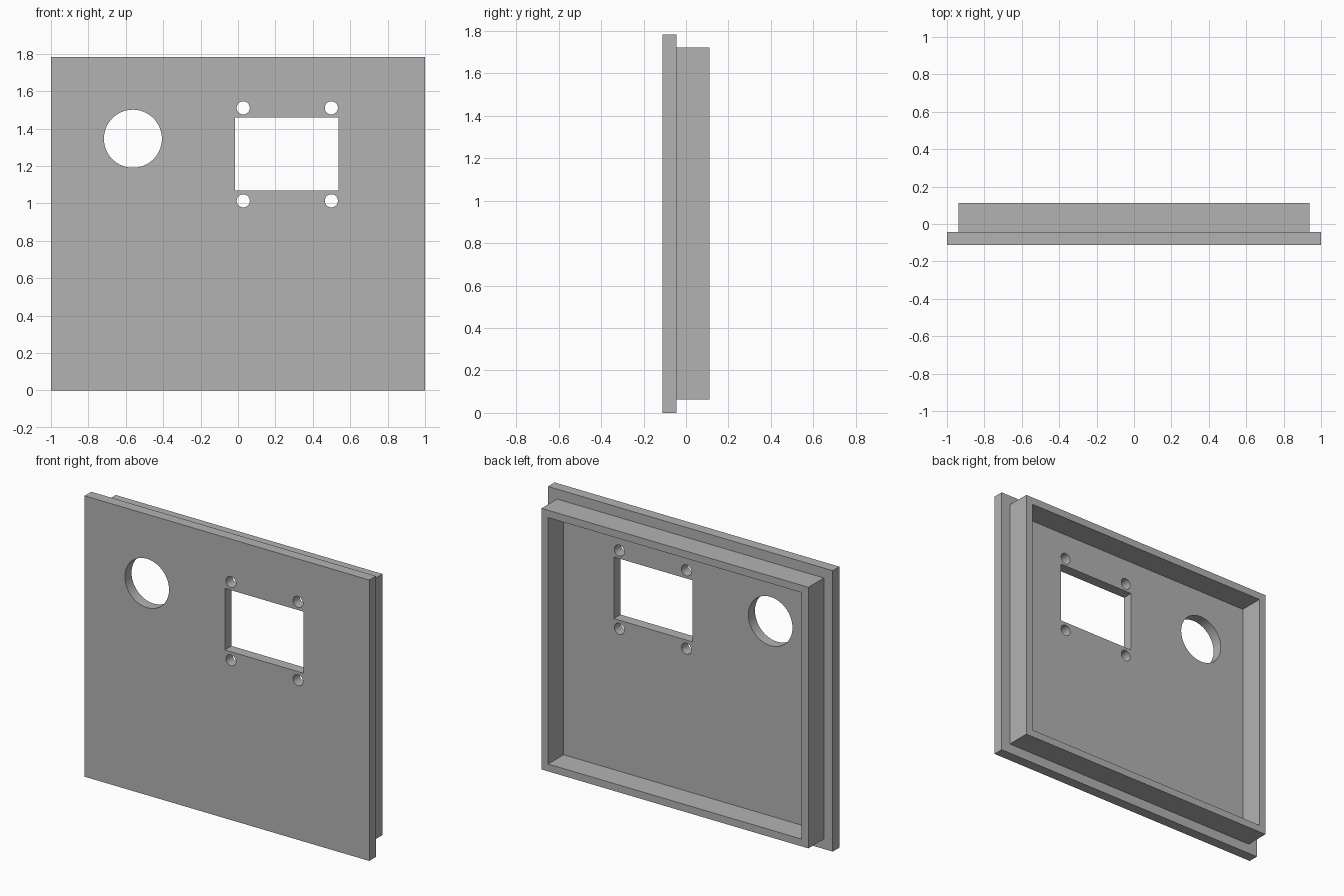
import bpy
import bmesh
from math import radians
from mathutils import Matrix

cube = bpy.data.objects.get("Cube")
if cube:
    bpy.data.objects.remove(cube, do_unlink=True)

HEIGHT, DEPTH = 1.784, 0.222
PLATE, RIM_DEPTH = 0.067, 0.155
LEDGE, WALL = 0.089, 0.066

grey = bpy.data.materials.new("plain grey")
grey.use_nodes = True
grey.diffuse_color = (0.45, 0.45, 0.45, 1)
grey.node_tree.nodes["Principled BSDF"].inputs["Base Color"].default_value = (0.45, 0.45, 0.45, 1)


def finish(name, bm):
    bmesh.ops.recalc_face_normals(bm, faces=bm.faces)
    mesh = bpy.data.meshes.new(name)
    bm.to_mesh(mesh)
    bm.free()
    mesh.materials.append(grey)
    obj = bpy.data.objects.new(name, mesh)
    bpy.context.collection.objects.link(obj)
    return obj


def add_box(bm, x, y, z, sx, sy, sz):
    bmesh.ops.create_cube(bm, size=1, matrix=Matrix.Translation((x, y, z)) @ Matrix.Diagonal((sx, sy, sz, 1)))


def add_round(bm, x, z, radius, segments):
    turn = Matrix.Rotation(radians(90), 4, "X")
    bmesh.ops.create_cone(bm, cap_ends=True, segments=segments, radius1=radius, radius2=radius,
                          depth=1, matrix=Matrix.Translation((x, 0, z)) @ turn)


# Front plate, with the rim raised from its back face
bm = bmesh.new()
add_box(bm, 0, (PLATE - DEPTH) / 2, HEIGHT / 2, 2, PLATE, HEIGHT)
bm.normal_update()
back = max(bm.faces, key=lambda f: f.normal.y)
bmesh.ops.inset_region(bm, faces=[back], thickness=LEDGE)
ring = bmesh.ops.inset_region(bm, faces=[back], thickness=WALL)["faces"]
raised = bmesh.ops.extrude_face_region(bm, geom=ring)["geom"]
bmesh.ops.translate(bm, vec=(0, RIM_DEPTH, 0),
                    verts=[v for v in raised if isinstance(v, bmesh.types.BMVert)])
bmesh.ops.delete(bm, geom=[f for f in ring if f.is_valid], context="FACES_ONLY")
panel = finish("panel_cover", bm)

# Round opening, rectangular window and four screw holes
bm = bmesh.new()
add_round(bm, -0.562, 1.346, 0.155, 96)
add_box(bm, 0.261, 0, 1.264, 0.552, 1, 0.391)
for x in (0.028, 0.499):
    for z in (1.014, 1.511):
        add_round(bm, x, z, 0.035, 48)
cutter = finish("opening_cutter", bm)
cutter.hide_render = True

# Cut the openings and drop the cutter
cut = panel.modifiers.new("openings", "BOOLEAN")
cut.operation = "DIFFERENCE"
cut.solver = "EXACT"
cut.object = cutter
bpy.ops.object.select_all(action="DESELECT")
panel.select_set(True)
bpy.context.view_layer.objects.active = panel
bpy.ops.object.modifier_apply(modifier=cut.name)
bpy.data.objects.remove(cutter, do_unlink=True)
bpy.ops.object.shade_smooth_by_angle(angle=radians(30))
